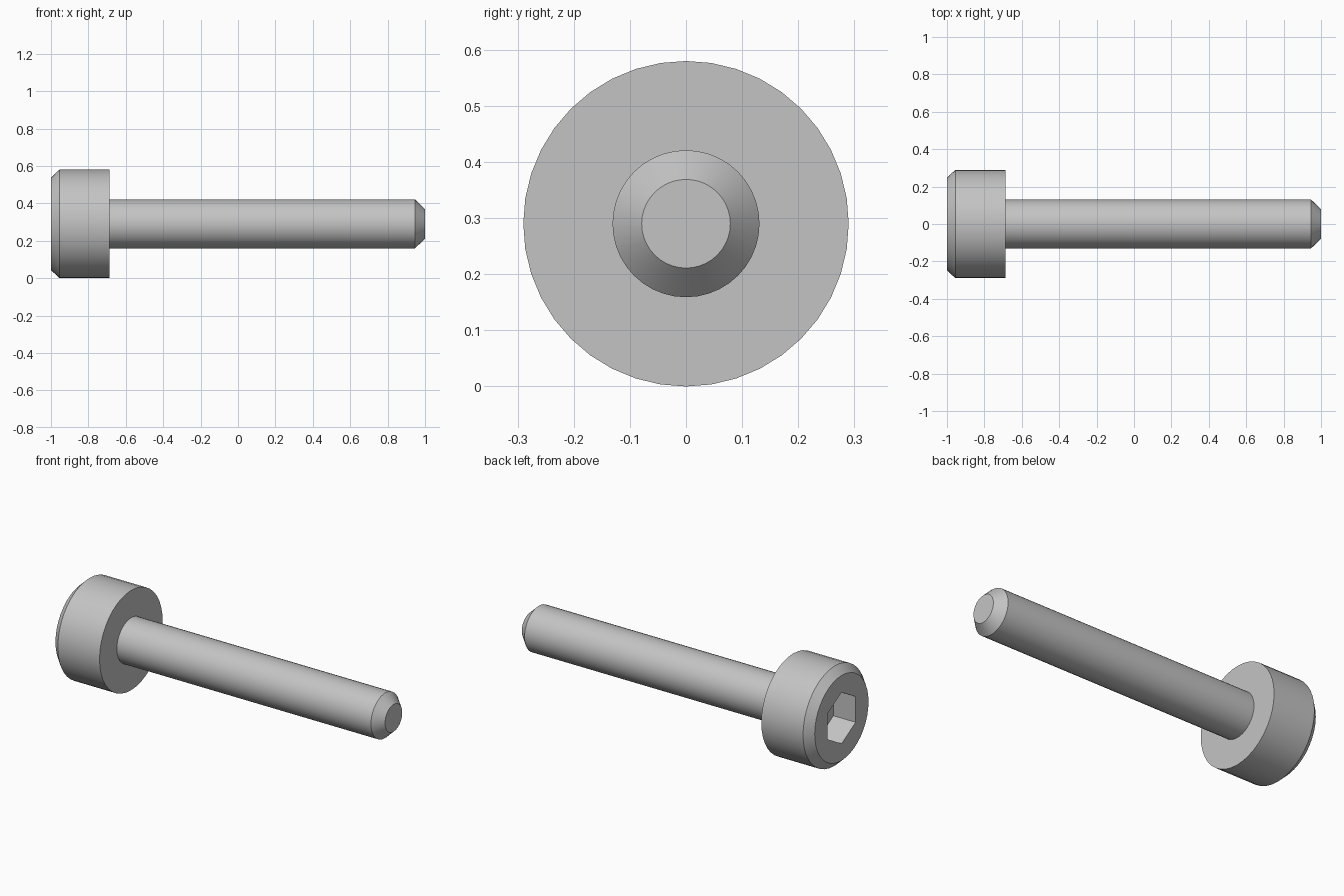
import bpy, bmesh
from math import sin, cos, pi, radians

AXIS_Z = 0.29
SIDES = 40

if "Cube" in bpy.data.objects:
    bpy.data.objects.remove(bpy.data.objects["Cube"], do_unlink=True)

steel = bpy.data.materials.new("grey steel")
steel.use_nodes = True
grey = (0.55, 0.55, 0.55, 1)
steel.diffuse_color = grey
steel.node_tree.nodes["Principled BSDF"].inputs["Base Color"].default_value = grey


def ring(bm, x, r, sides=SIDES):
    """Closed loop of edges around the long axis, first corner at the top."""
    angles = [pi / 2 + 2 * pi * i / sides for i in range(sides)]
    verts = [bm.verts.new((x, r * cos(a), AXIS_Z + r * sin(a))) for a in angles]
    for i in range(sides):
        bm.edges.new((verts[i], verts[(i + 1) % sides]))
    return verts


def loop_edges(verts):
    inside = set(verts)
    return [e for e in {e for v in verts for e in v.link_edges}
            if all(v in inside for v in e.verts)]


def skin(bm, rings):
    """Quad walls between neighbouring rings with equal sides."""
    for a, b in zip(rings, rings[1:]):
        n = len(a)
        for i in range(n):
            j = (i + 1) % n
            bm.faces.new((a[i], a[j], b[j], b[i]))


def finish(bm, name):
    bmesh.ops.recalc_face_normals(bm, faces=bm.faces[:])
    mesh = bpy.data.meshes.new(name)
    bm.to_mesh(mesh)
    bm.free()
    mesh.materials.append(steel)
    obj = bpy.data.objects.new(name, mesh)
    bpy.context.collection.objects.link(obj)
    bpy.ops.object.select_all(action='DESELECT')
    obj.select_set(True)
    bpy.context.view_layer.objects.active = obj
    bpy.ops.object.shade_smooth_by_angle(angle=radians(30))
    return obj


# Head: chamfered cylinder with a hexagonal socket
bm = bmesh.new()
outer = [ring(bm, x, r) for x, r in ((-1, 0.247), (-0.955, 0.29), (-0.687, 0.29))]
socket = [ring(bm, x, 0.149, 6) for x in (-1, -0.857)]
rim = loop_edges(outer[0]) + loop_edges(socket[0])
skin(bm, outer)
skin(bm, socket)
bm.faces.new(outer[-1])
bm.faces.new(socket[-1])
bmesh.ops.triangle_fill(bm, edges=rim, use_beauty=True, normal=(-1, 0, 0))
finish(bm, "screw_head")

# Shank: plain rod with a chamfered tip
bm = bmesh.new()
rod = [ring(bm, x, r) for x, r in ((-0.7, 0.131), (0.946, 0.131), (1, 0.079))]
skin(bm, rod)
bm.faces.new(rod[0])
bm.faces.new(rod[-1])
finish(bm, "screw_shank")
